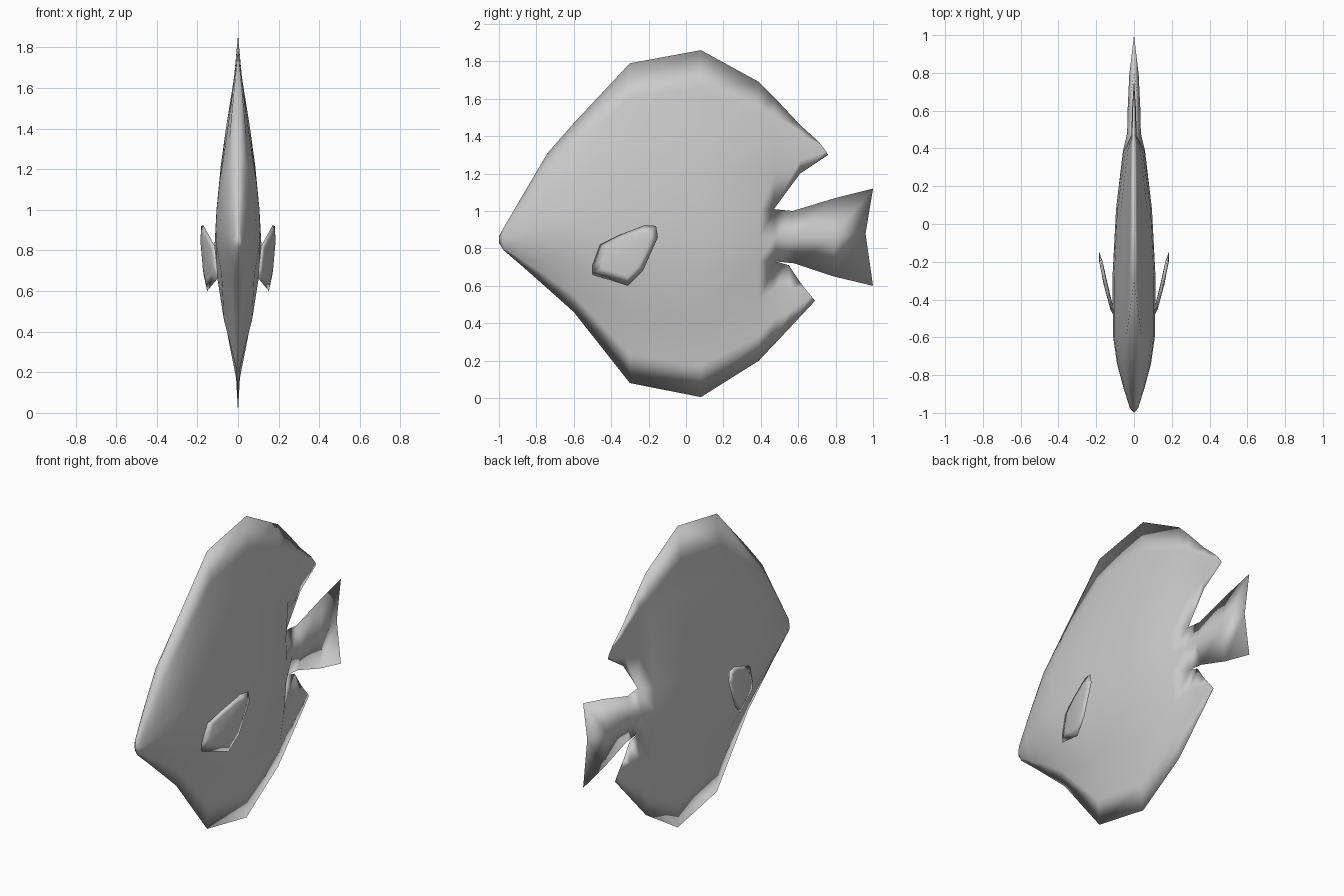
import bpy, bmesh

if "Cube" in bpy.data.objects:
    bpy.data.objects.remove(bpy.data.objects["Cube"])

grey = bpy.data.materials.new("plain grey")
grey.diffuse_color = (0.6, 0.6, 0.6, 1)
grey.use_nodes = True
grey.node_tree.nodes["Principled BSDF"].inputs["Base Color"].default_value = grey.diffuse_color


def finish(name, bm, weld=False):
    """Turn a right-hand half into a mirrored, smooth object."""
    bmesh.ops.remove_doubles(bm, verts=bm.verts, dist=0.0005)
    half = list(bm.verts) + list(bm.edges) + list(bm.faces)
    copy = bmesh.ops.duplicate(bm, geom=half)["geom"]
    twins = [v for v in copy if isinstance(v, bmesh.types.BMVert)]
    for v in twins:
        v.co.x = -v.co.x
    bmesh.ops.reverse_faces(bm, faces=[f for f in copy if isinstance(f, bmesh.types.BMFace)])
    if weld:
        bmesh.ops.remove_doubles(bm, verts=bm.verts, dist=0.0005)
    bmesh.ops.recalc_face_normals(bm, faces=bm.faces)
    for f in bm.faces:
        f.smooth = True
    me = bpy.data.meshes.new(name)
    bm.to_mesh(me)
    bm.free()
    me.materials.append(grey)
    ob = bpy.data.objects.new(name, me)
    bpy.context.collection.objects.link(ob)


def loft(bm, columns):
    """Quads between neighbouring columns of (y, z, half width) points."""
    grid = [[bm.verts.new((x, y, z)) for y, z, x in col] for col in columns]
    for a, b in zip(grid, grid[1:]):
        for i in range(len(a) - 1):
            bm.faces.new((a[i], b[i], b[i + 1], a[i + 1]))


# Body cross-section: height fractions and relative half widths
ROWS = (0, .09, .22, .36, .44, .54, .67, .78, .89, 1)
WIDE = (0, .1, .6, .93, 1, .92, .73, .5, .2, 0)
# Stations: y, bottom, top, half width, roundness (smaller is rounder)
STATIONS = [
    (-1.0, .83, .865, 0, 1), (-.975, .79, .91, .022, .4),
    (-.87, .70, 1.09, .055, .45), (-.74, .585, 1.31, .09, .5),
    (-.60, .46, 1.47, .11, .6), (-.30, .08, 1.79, .115, 1),
    (.08, .005, 1.86, .095, 1), (.39, .20, 1.69, .058, .8),
]
body = [[(y, lo + f * (hi - lo), w * p ** e) for f, p in zip(ROWS, WIDE)]
        for y, lo, hi, w, e in STATIONS]

# Thin column where the body splits into upper lobe, tail and lower lobe
split = [(.47, .285, 0), (.47, .42, .01), (.47, .58, .012), (.48, .73, 0),
         (.48, .86, .036), (.47, 1.01, 0), (.47, 1.2, .014), (.47, 1.36, .014),
         (.47, 1.5, .009), (.47, 1.61, 0)]
lower_lobe = [split[:4],
              [(.55, .37, 0), (.55, .46, .008), (.56, .58, .01), (.55, .71, 0)],
              [(.69, .52, 0), (.67, .545, .002), (.64, .58, .002), (.61, .62, 0)]]
tail = [split[3:6],
        [(.58, .72, 0), (.58, .86, .035), (.57, 1.0, 0)],
        [(.79, .65, 0), (.79, .86, .025), (.80, 1.07, 0)],
        [(1, .60, 0), (.96, .88, 0), (1, 1.12, 0)]]
upper_lobe = [split[5:],
              [(.61, 1.20, 0), (.61, 1.27, .01), (.615, 1.34, .01), (.61, 1.41, .007), (.61, 1.46, 0)],
              [(.76, 1.30, 0), (.75, 1.317, .001), (.737, 1.335, .001), (.723, 1.352, .001), (.71, 1.37, 0)]]

bm = bmesh.new()
for part in (body + [split], lower_lobe, tail, upper_lobe):
    loft(bm, part)
finish("fish_body", bm, weld=True)

# Side fins: a lens-shaped plate that flares outward towards the back
RIM = [(-.50, .66), (-.50, .71), (-.46, .82), (-.36, .87), (-.22, .925),
       (-.16, .92), (-.15, .86), (-.23, .68), (-.31, .60)]


def flare(y):
    t = (y + .5) / .35
    return .102 + .105 * t - .023 * t * t


cy = sum(p[0] for p in RIM) / len(RIM)
cz = sum(p[1] for p in RIM) / len(RIM)
bm = bmesh.new()
rim = [bm.verts.new((flare(y), y, z)) for y, z in RIM]
for off in (.009, -.009):
    inner = []
    for y, z in RIM:
        iy, iz = cy + .72 * (y - cy), cz + .72 * (z - cz)
        inner.append(bm.verts.new((flare(iy) + off, iy, iz)))
    centre = bm.verts.new((flare(cy) + off * 1.2, cy, cz))
    for i in range(len(rim)):
        j = (i + 1) % len(rim)
        bm.faces.new((rim[i], rim[j], inner[j], inner[i]))
        bm.faces.new((inner[i], inner[j], centre))
finish("side_fins", bm)
